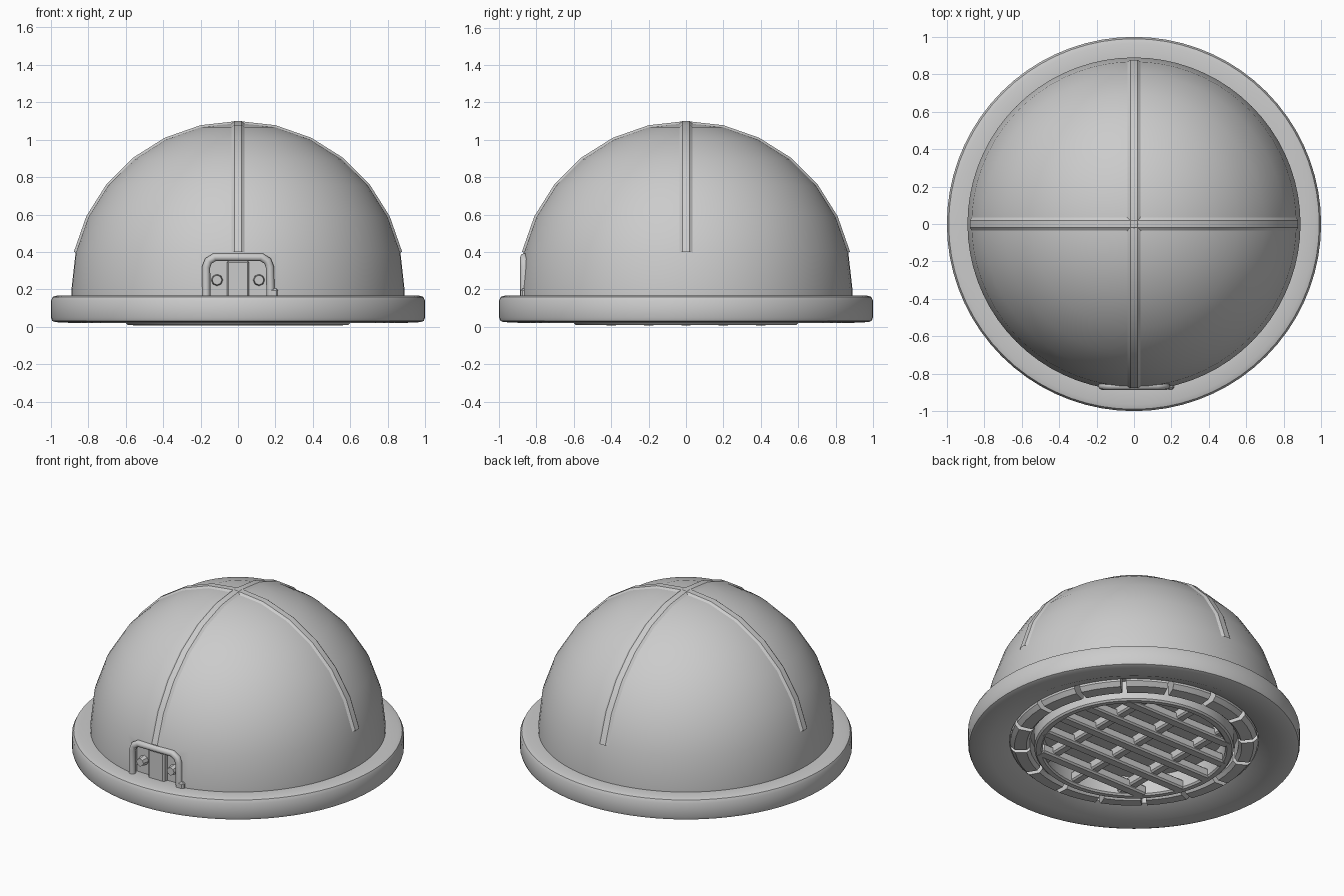
import bpy, bmesh
from math import sin, cos, pi, radians, sqrt

if "Cube" in bpy.data.objects:
    bpy.data.objects.remove(bpy.data.objects["Cube"])


def finish(name, bm, smooth=True):
    bmesh.ops.recalc_face_normals(bm, faces=bm.faces)
    me = bpy.data.meshes.new(name)
    bm.to_mesh(me)
    bm.free()
    ob = bpy.data.objects.new(name, me)
    bpy.context.collection.objects.link(ob)
    bpy.ops.object.select_all(action='DESELECT')
    ob.select_set(True)
    bpy.context.view_layer.objects.active = ob
    if smooth:
        bpy.ops.object.shade_smooth_by_angle(angle=radians(35))
    return ob


def lathe(name, profile, closed=False, n=72):
    bm = bmesh.new()
    vs = [bm.verts.new((r, 0, z)) for r, z in profile]
    pairs = list(zip(vs, vs[1:])) + ([(vs[-1], vs[0])] if closed else [])
    edges = [bm.edges.new(p) for p in pairs]
    bmesh.ops.spin(bm, geom=vs + edges, cent=(0, 0, 0), axis=(0, 0, 1),
                   angle=2 * pi, steps=n, use_merge=False)
    bmesh.ops.remove_doubles(bm, verts=bm.verts, dist=1e-4)
    return finish(name, bm)


def box(name, lo, hi, bevel=0.0):
    bm = bmesh.new()
    bmesh.ops.create_cube(bm, size=1)
    for v in bm.verts:
        v.co = [l + (c + .5) * (h - l) for c, l, h in zip(v.co, lo, hi)]
    if bevel:
        bmesh.ops.bevel(bm, geom=bm.edges[:], offset=bevel, segments=1, affect='EDGES')
    return finish(name, bm, False)


# Dome: seven coarse rings from pole to equator, closed underneath
STEP = pi / 14
R, ZC = 0.89, 0.2
dome = lathe("dome", [(R * sin(i * STEP), ZC + R * cos(i * STEP)) for i in range(8)]
             + [(R, 0.14), (0, 0.14)])

# Niche in the dome front for the latch
niche = box("niche_cutter", (-0.165, -1.0, 0.15), (0.165, -0.825, 0.365))
niche.hide_render = True
niche.hide_viewport = True
cut = dome.modifiers.new("niche", 'BOOLEAN')
cut.operation = 'DIFFERENCE'
cut.object = niche
cut.solver = 'EXACT'

# Base rim with sloping underside
lathe("base_rim", [(0.86, 0.165), (0.965, 0.168), (0.99, 0.16), (1.0, 0.14),
                   (1.0, 0.05), (0.993, 0.032), (0.975, 0.025), (0.87, 0.02),
                   (0.75, 0.07), (0.75, 0.15)], closed=True)

# Two crossing seams over the dome
for name, turn in (("seam_front_back", pi / 2), ("seam_left_right", 0)):
    bm = bmesh.new()
    rows = []
    for i in range(-6, 7):
        t = i * STEP
        row = []
        for w, r in ((-.045, .882), (-.02, .9), (.02, .9), (.045, .882)):
            x, y, z = r * sin(t), w, ZC + r * cos(t)
            row.append(bm.verts.new((x * cos(turn) - y * sin(turn),
                                     x * sin(turn) + y * cos(turn), z)))
        rows.append(row)
    for a, b in zip(rows, rows[1:]):
        for j in range(3):
            bm.faces.new((a[j], a[j + 1], b[j + 1], b[j]))
    finish(name, bm)

# Latch frame: rounded arch of tube
cu = bpy.data.curves.new("latch_frame", 'CURVE')
cu.dimensions = '3D'
cu.bevel_depth = 0.022
cu.bevel_resolution = 2
cu.use_fill_caps = True
sp = cu.splines.new('POLY')
pts = [(-.17, .15), (-.17, .32), (-.158, .352), (-.125, .372),
       (.125, .372), (.158, .352), (.17, .32), (.175, .15)]
sp.points.add(len(pts) - 1)
for p, (x, z) in zip(sp.points, pts):
    p.co = (x, -0.865, z, 1)
bpy.context.collection.objects.link(bpy.data.objects.new("latch_frame", cu))

# Latch centre block, small foot and two bolts
box("latch_block", (-.06, -.862, .15), (.06, -.80, .355), .01)
box("latch_foot", (.17, -.885, .15), (.215, -.84, .205), .01)
for side in (-1, 1):
    bm = bmesh.new()
    bmesh.ops.create_cone(bm, cap_ends=True, segments=8, radius1=.033,
                          radius2=.026, depth=.06)
    for v in bm.verts:
        x, y, z = v.co
        v.co = (x + side * .112, -.84 - z, y + .25)
    finish("latch_bolt", bm, False)

# Segmented ring under the base
N = 16
for k in range(N):
    bm = bmesh.new()
    grid = []
    for s in range(4):
        a = 2 * pi / N * (k + .06 + .88 * s / 3)
        grid.append([bm.verts.new((r * cos(a), r * sin(a), z)) for r, z in
                     ((.63, .14), (.63, .05), (.65, .03), (.72, .035), (.745, .06), (.745, .14))])
    for a, b in zip(grid, grid[1:]):
        for j in range(6):
            bm.faces.new((a[j], a[(j + 1) % 6], b[(j + 1) % 6], b[j]))
    bm.faces.new(grid[0])
    bm.faces.new(grid[-1])
    finish("ring_segment", bm)

# Grate: ring plus crossing bars
lathe("grate_ring", [(.55, .14), (.55, .02), (.56, .01), (.59, .01), (.60, .02), (.60, .14)],
      closed=True)
for y in (-.4, -.2, 0, .2, .4):
    h = sqrt(.57 ** 2 - y * y)
    box("grate_bar_long", (-h, y - .035, .008), (h, y + .035, .07), .01)
for x in (-.3, 0, .3):
    h = sqrt(.57 ** 2 - x * x)
    box("grate_bar_cross", (x - .03, -h, .025), (x + .03, h, .09), .01)
